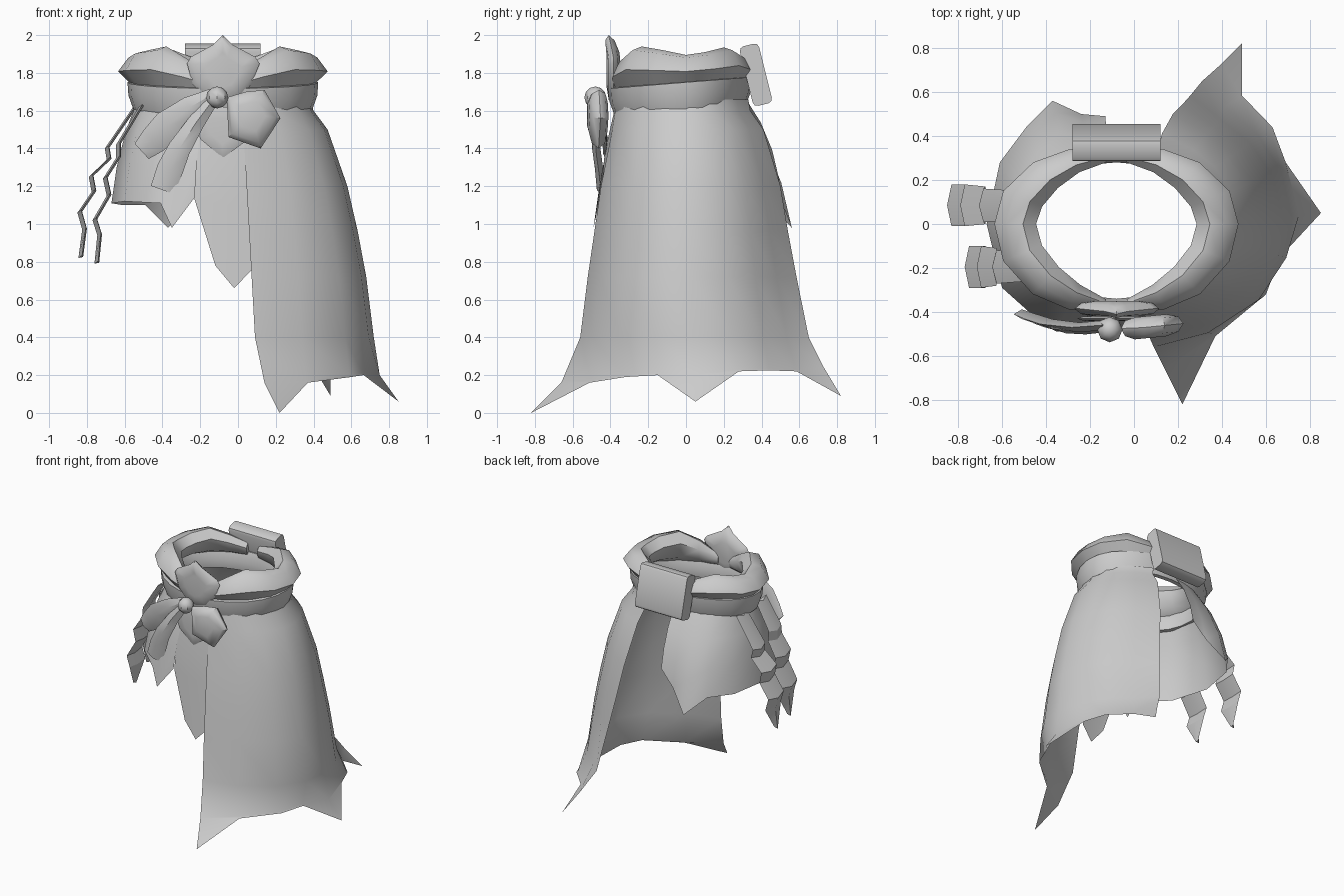
import bpy, bmesh, math
from mathutils import Vector

if "Cube" in bpy.data.objects:
    bpy.data.objects.remove(bpy.data.objects["Cube"])

cloth = bpy.data.materials.new("grey_cloth")
cloth.diffuse_color = (0.6, 0.6, 0.6, 1)
cloth.use_nodes = True
cloth.node_tree.nodes["Principled BSDF"].inputs["Base Color"].default_value = cloth.diffuse_color
CX = -0.08  # waist centre


def finish(name, bm, angle=40, normals=True):
    if normals:
        bmesh.ops.recalc_face_normals(bm, faces=bm.faces)
    me = bpy.data.meshes.new(name)
    bm.to_mesh(me)
    bm.free()
    me.materials.append(cloth)
    ob = bpy.data.objects.new(name, me)
    bpy.context.collection.objects.link(ob)
    bpy.ops.object.select_all(action='DESELECT')
    ob.select_set(True)
    bpy.context.view_layer.objects.active = ob
    bpy.ops.object.shade_smooth_by_angle(angle=math.radians(angle))
    return ob


def loft(name, rows, closed_u=False, closed_v=False, caps=False, angle=40):
    """Skin a grid of points; u runs along a row, v from row to row."""
    bm = bmesh.new()
    g = [[bm.verts.new(p) for p in r] for r in rows]
    n, m = len(g), len(g[0])
    for i in range(n if closed_v else n - 1):
        for j in range(m if closed_u else m - 1):
            a, b = g[i], g[(i + 1) % n]
            k = (j + 1) % m
            bm.faces.new((a[j], a[k], b[k], b[j]))
    if caps:
        bm.faces.new(g[0])
        bm.faces.new(g[-1])
    return finish(name, bm, angle)


def pad(name, outline, y_at, thick, back=1.0, angle=50):
    """Flat cushion in the xz plane, puffed to both sides; y_at(x, z) is its middle."""
    cx = sum(p[0] for p in outline) / len(outline)
    cz = sum(p[1] for p in outline) / len(outline)
    rows = []
    for s, d in ((.5, -thick), (.85, -thick * .7), (1, 0), (.85, thick * .7 * back), (.5, thick * back)):
        row = []
        for x, z in outline:
            px, pz = cx + (x - cx) * s, cz + (z - cz) * s
            row.append((px, y_at(px, pz) + d, pz))
        rows.append(row)
    return loft(name, rows, closed_u=True, caps=True, angle=angle)


def ring_point(deg, rx, yf, yb, z, cx=CX):
    a = math.radians(deg)
    s = math.sin(a)
    return (cx + rx * math.cos(a), (yb if s > 0 else -yf) * s, z)


# Long skirt half: rings of (z, half width, front y, back y), then a spiked hem
long_angles = (-86, -62, -38, -16, 3, 22, 39, 55, 70)
rings = ((1.66, .38, -.36, .33), (1.6, .40, -.375, .34), (1.5, .475, -.39, .41), (1.2, .58, -.45, .50),
         (.96, .635, -.485, .54), (.72, .68, -.52, .585), (.40, .72, -.56, .65))
rows = []
for z, rx, yf, yb in rings:
    k = (1.66 - z) / 1.26
    row = [ring_point(d, rx, yf, yb, z, 0.0) for d in long_angles]
    row[0] = (.02 + .07 * k, yf, z)
    row[-1] = (.10 + .21 * k, yb, z)
    rows.append(row)
rows.append([(.14, -.66, .16), (.36, -.50, .17), (.59, -.33, .20), (.66, -.15, .21), (.75, .04, .20),
             (.69, .28, .23), (.62, .44, .23), (.49, .58, .23), (.40, .73, .24)])
rows.append([(.22, -.82, 0), (.37, -.51, .16), (.60, -.32, .19), (.665, -.15, .20), (.85, .05, .06),
             (.69, .28, .22), (.63, .44, .225), (.49, .585, .22), (.49, .82, .09)])
loft("long_skirt", rows, angle=60)

# Short skirt half on the left, with two hem spikes
short_hem = ((-.23, -.46, 1.14), (-.35, -.49, .98), (-.41, -.46, 1.11), (-.6, -.29, 1.12), (-.67, 0, 1.11),
             (-.61, .28, 1.10), (-.49, .44, 1.10), (-.37, .56, .98), (-.24, .50, 1.13), (-.13, .49, 1.25))
short_angles = (258, 246, 232, 208, 180, 152, 134, 118, 106, 95)
rows = [[], [], [], []]
for d, h in zip(short_angles, short_hem):
    top = Vector(ring_point(d, .45, -.35, .32, 1.66))
    h = Vector(h)
    for r, (out, down) in zip(rows, ((0, 0), (.45, .3), (.8, .65), (1, 1))):
        p = top.lerp(h, out)
        p.z = top.z + (h.z - top.z) * down
        r.append(p)
loft("short_skirt", rows, angle=60)

# Front tail panel between the halves
loft("front_panel", [
    [(-.24, -.36, 1.62), (-.09, -.375, 1.62), (.05, -.37, 1.62)],
    [(-.23, -.42, 1.38), (-.09, -.43, 1.38), (.05, -.41, 1.38)],
    [(-.23, -.45, 1.13), (-.07, -.455, 1.10), (.06, -.44, 1.10)],
    [(-.12, -.48, .78), (-.02, -.49, .66), (.075, -.47, .76)]], angle=60)

# Belt: tilted band, slightly higher at the back
rows = []
for i in range(24):
    row = []
    for grow, z in ((0, 1.61), (.025, 1.68), (.03, 1.75), (-.01, 1.755), (-.04, 1.68), (-.03, 1.61)):
        x, y, _ = ring_point(i * 15, .475 + grow, -.38 - grow, .32 + grow, 0)
        row.append((x, y, z + y * .08))
    rows.append(row)
loft("belt", rows, closed_u=True, closed_v=True)

# Rolled collar in two mirrored halves, tapering at front and back
crest = ((-84, 1.78, .3), (-66, 1.87, .65), (-46, 1.94, .9), (-22, 1.92, 1), (0, 1.895, 1),
         (22, 1.91, 1), (46, 1.935, .85), (66, 1.89, .6), (84, 1.85, .4))
section = ((-.02, 0), (.07, .5), (.015, .92), (-.06, 1), (-.12, .7), (-.09, .2))
for side, name in ((1, "collar_right"), (-1, "collar_left")):
    rows = []
    for d, top, w in crest:
        row = []
        for off, t in section:
            o = off * w
            x, y, _ = ring_point(d, .485 + o, -.38 - o, .33 + o, 0)
            base = 1.72 + y * .08
            row.append((CX + side * (x - CX), y, base + (top - base) * t))
        rows.append(row)
    loft(name, rows, closed_u=True, caps=True, angle=50)

# Front petal above the belt and its point below
pad("front_petal", [(-.08, 2.0), (-.13, 1.95), (-.25, 1.885), (-.27, 1.85), (-.24, 1.74), (-.17, 1.66), (-.08, 1.63),
                    (.01, 1.66), (.07, 1.74), (.115, 1.85), (.09, 1.885), (-.03, 1.95)],
    lambda x, z: -.385 - .25 * max(0, z - 1.9), .035)
pad("lower_petal", [(-.26, 1.62), (-.2, 1.45), (-.08, 1.35), (.03, 1.43), (.08, 1.62)],
    lambda x, z: -.43, .012)

# Bow: loop, two ribbon tails and knot
pad("bow_loop", [(-.06, 1.67), (.04, 1.70), (.14, 1.71), (.225, 1.56), (.12, 1.40), (-.05, 1.46)],
    lambda x, z: -.475 + .1 * max(0, x), .05)


def ribbon(name, path, thick=.022):
    """Creased tail: (x, y, z, half width) stations, crossways in the xz plane."""
    rows = []
    for i, (x, y, z, w) in enumerate(path):
        a, b = path[max(i - 1, 0)], path[min(i + 1, len(path) - 1)]
        t = Vector((b[0] - a[0], b[2] - a[2])).normalized()
        nx, nz = -t.y * w, t.x * w
        rows.append([(x + nx, y, z + nz), (x, y - thick, z), (x - nx, y, z - nz), (x, y + thick, z)])
    loft(name, rows, closed_u=True, caps=True)


ribbon("upper_tail", [(-.13, -.46, 1.69, .03), (-.25, -.47, 1.62, .06), (-.37, -.455, 1.52, .085),
                      (-.45, -.43, 1.44, .075), (-.51, -.41, 1.385, .055)])
ribbon("lower_tail", [(-.13, -.47, 1.66, .03), (-.22, -.48, 1.54, .045), (-.31, -.475, 1.40, .06),
                      (-.36, -.46, 1.29, .07), (-.40, -.45, 1.18, .065)])
bm = bmesh.new()
bmesh.ops.create_uvsphere(bm, u_segments=8, v_segments=6, radius=.058)
bmesh.ops.translate(bm, verts=bm.verts, vec=(-.11, -.48, 1.67))
finish("bow_knot", bm)

# Jagged hanging strips at the left hip, ending in points
strips = {
    "rear_strip": (.085, .095, ((-.55, 1.62), (-.70, 1.40), (-.69, 1.34), (-.785, 1.25), (-.77, 1.17),
                                (-.845, 1.06), (-.82, .97), (-.84, .82))),
    "front_strip": (-.195, .095, ((-.52, 1.62), (-.64, 1.42), (-.64, 1.35), (-.71, 1.24), (-.69, 1.15),
                                  (-.765, 1.02), (-.74, .94), (-.755, .79)))}
for name, (y, w, path) in strips.items():
    rows = []
    for i, (x, z) in enumerate(path):
        k = .15 if i == len(path) - 1 else .7 + .3 * min(i / 3, 1)
        rows.append([(x + .015, y - w * k, z + .015), (x - .005, y, z), (x + .015, y + w * k, z + .015),
                     (x + .02, y, z + .005)])
    loft(name, rows, closed_u=True, caps=True, angle=25)

# Puffed block at the back of the belt
bm = bmesh.new()
bmesh.ops.create_cube(bm, size=1)
bmesh.ops.scale(bm, vec=(.4, .105, .325), verts=bm.verts)
long_edges = [e for e in bm.edges if abs(e.verts[0].co.x - e.verts[1].co.x) > .1]
bmesh.ops.bevel(bm, geom=long_edges, offset=.025, segments=2, affect='EDGES', profile=.5)
block = finish("back_block", bm)
block.rotation_euler.x = math.radians(14)
block.location = (CX, .37, 1.79)
